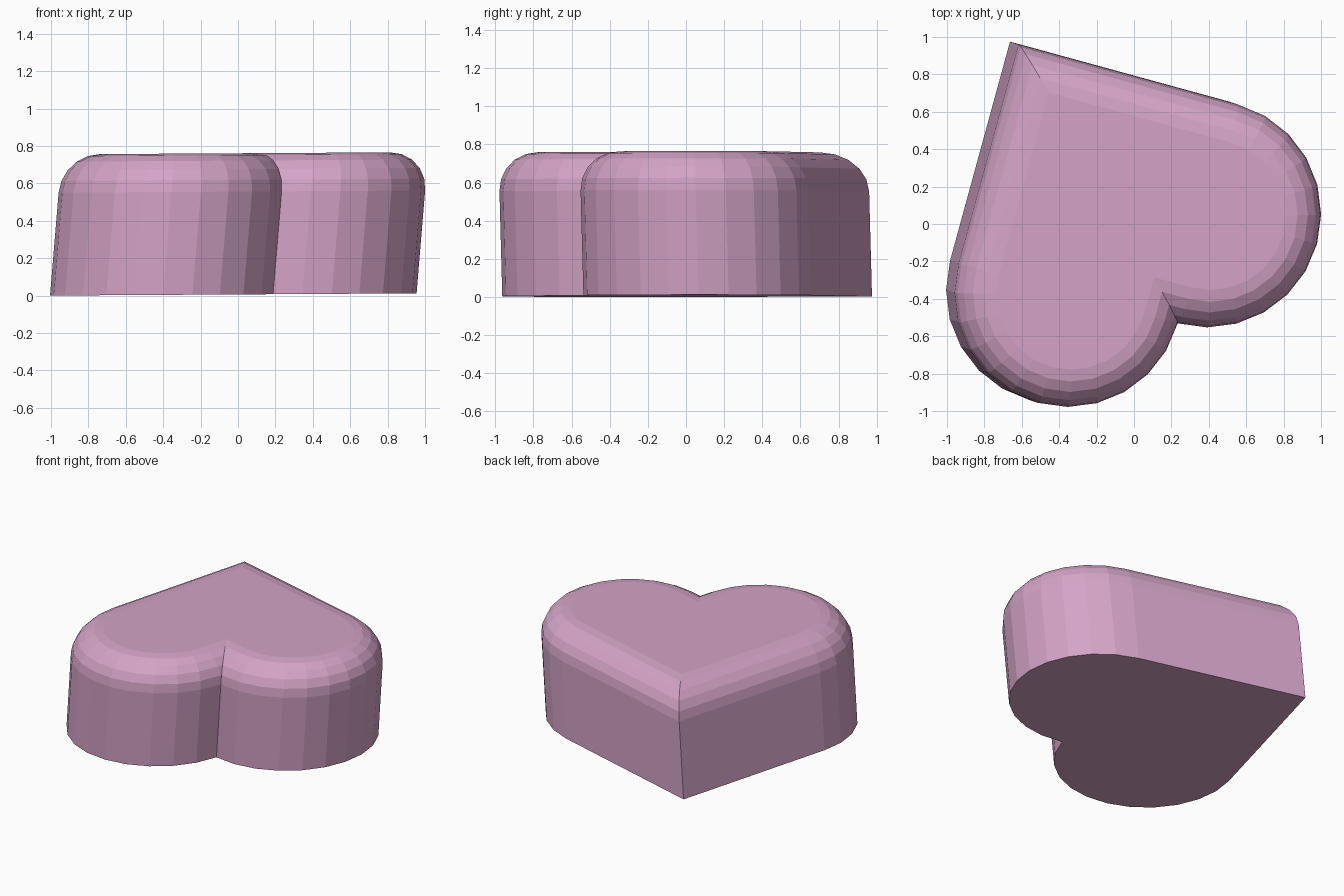
import bpy, bmesh, math
from mathutils import Vector

if "Cube" in bpy.data.objects:
    bpy.data.objects.remove(bpy.data.objects["Cube"])

R = 0.607                      # lobe radius; the heart is a 2R square plus two half discs
A = 2 * R
TIP = Vector((-0.663, 0.975))
ang = math.radians(-15.3)
U = Vector((math.cos(ang), math.sin(ang)))
V = Vector((math.sin(ang), -math.cos(ang)))
SEG, BEVEL_SEG, BEVEL = 12, 5, 0.205
HEIGHT = 0.755


def heart_ring(d):
    """Heart outline moved inwards by d."""
    pts = [TIP + d * (U + V)]
    cr = TIP + A * U + R * V
    cl = TIP + A * V + R * U
    r = R - d
    for i in range(SEG + 1):               # right lobe
        t = math.pi * i / SEG
        pts.append(cr - r * math.cos(t) * V + r * math.sin(t) * U)
    pts.append(TIP + (A - d) * (U + V))    # notch
    for i in range(SEG + 1):               # left lobe
        t = math.pi * i / SEG
        pts.append(cl + r * math.cos(t) * U + r * math.sin(t) * V)
    return pts


def place(p, z):
    """Slight lean of the whole block."""
    return (p.x + 0.083 * z, p.y - 0.027 * z, z + 0.006 * (p.x + 1))


# Wall, rounded rim and caps
levels = [(0.0, 0.0)]
for k in range(BEVEL_SEG + 1):
    t = math.pi / 2 * k / BEVEL_SEG
    levels.append((BEVEL * (1 - math.cos(t)), HEIGHT - BEVEL * (1 - math.sin(t))))

bm = bmesh.new()
rings = [[bm.verts.new(place(p, z)) for p in heart_ring(d)] for d, z in levels]
n = len(rings[0])
for a, b in zip(rings, rings[1:]):
    for i in range(n):
        j = (i + 1) % n
        bm.faces.new((a[i], a[j], b[j], b[i]))
bm.faces.new(rings[0])
bm.faces.new(rings[-1])
bmesh.ops.remove_doubles(bm, verts=bm.verts, dist=0.0005)
bmesh.ops.recalc_face_normals(bm, faces=bm.faces)
caps = [f for f in bm.faces if len(f.verts) > 4]
bmesh.ops.triangulate(bm, faces=caps)

mesh = bpy.data.meshes.new("heart_block")
bm.to_mesh(mesh)
bm.free()
pink = bpy.data.materials.new("dusty pink")
pink.diffuse_color = (0.66, 0.37, 0.57, 1)
pink.use_nodes = True
pink.node_tree.nodes["Principled BSDF"].inputs["Base Color"].default_value = pink.diffuse_color
mesh.materials.append(pink)
obj = bpy.data.objects.new("heart_block", mesh)
bpy.context.collection.objects.link(obj)
